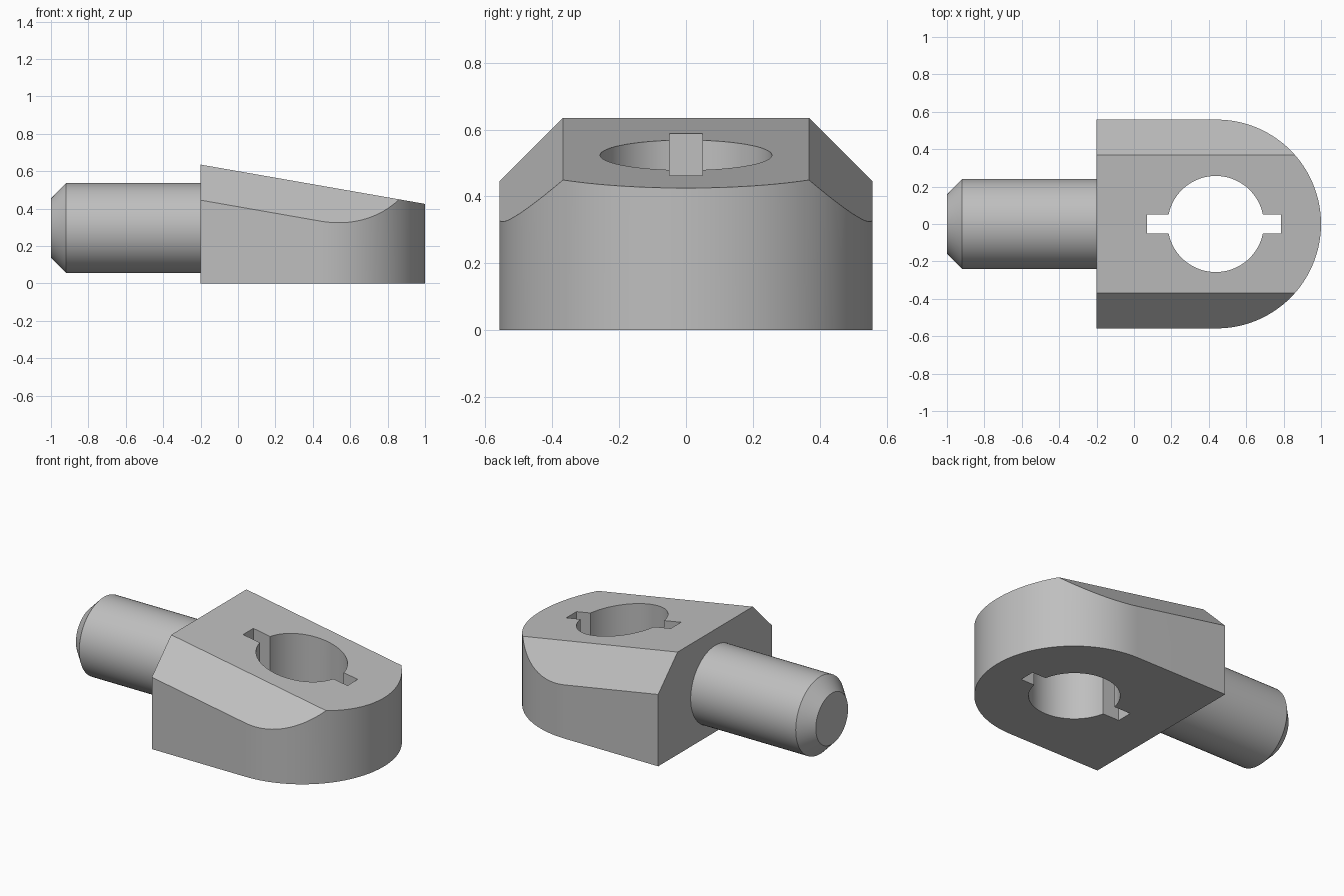
import bpy, bmesh
from math import cos, sin, pi, radians, asin
from mathutils import Vector

cube = bpy.data.objects.get("Cube")
if cube:
    bpy.data.objects.remove(cube, do_unlink=True)

# Single grey metal colour
metal = bpy.data.materials.new("grey_metal")
metal.use_nodes = True
grey = (0.52, 0.52, 0.52, 1)
metal.diffuse_color = grey
metal.node_tree.nodes["Principled BSDF"].inputs["Base Color"].default_value = grey

HALF_W = 0.558            # half width of the head, also its nose radius
BACK, NOSE = -0.2, 1.0    # head extents along x
TOP, SLOPE = 0.635, 0.175 # height at the back and fall of the top face
FLAT = 0.368              # half width of the flat top


def arc(cx, radius, start, end, steps):
    angles = [start + (end - start) * i / steps for i in range(steps + 1)]
    return [(cx + radius * cos(a), radius * sin(a)) for a in angles]


def prism(bm, outline, z0, z1):
    face = bm.faces.new([bm.verts.new((x, y, z0)) for x, y in outline])
    top = bmesh.ops.extrude_face_region(bm, geom=[face])["geom"]
    verts = [g for g in top if isinstance(g, bmesh.types.BMVert)]
    bmesh.ops.translate(bm, verts=verts, vec=(0, 0, z1 - z0))
    bmesh.ops.recalc_face_normals(bm, faces=bm.faces)


def slice_off(bm, point, normal):
    geom = bm.verts[:] + bm.edges[:] + bm.faces[:]
    cut = bmesh.ops.bisect_plane(bm, geom=geom, plane_co=point, plane_no=normal,
                                 clear_outer=True)["geom_cut"]
    rim = [g for g in cut if isinstance(g, bmesh.types.BMEdge)]
    bmesh.ops.edgenet_fill(bm, edges=rim)
    bmesh.ops.recalc_face_normals(bm, faces=bm.faces)


def make_object(name, bm):
    mesh = bpy.data.meshes.new(name)
    bm.to_mesh(mesh)
    bm.free()
    mesh.materials.append(metal)
    obj = bpy.data.objects.new(name, mesh)
    bpy.context.collection.objects.link(obj)
    return obj


def activate(obj):
    bpy.ops.object.select_all(action="DESELECT")
    obj.select_set(True)
    bpy.context.view_layer.objects.active = obj


# Head: round-nosed block with a sloping top and chamfered long edges
bm = bmesh.new()
outline = [(BACK, HALF_W), (BACK, -HALF_W)]
outline += arc(NOSE - HALF_W, HALF_W, -pi / 2, pi / 2, 64)
prism(bm, outline, 0, 1)
slice_off(bm, Vector((BACK, 0, TOP)), Vector((SLOPE, 0, 1)))
for side in (1, -1):
    slice_off(bm, Vector((BACK, side * FLAT, TOP)), Vector((SLOPE, side, 1)))
head = make_object("head", bm)

# Keyed through hole: circle with a slot on both sides
HOLE_X, HOLE_R, KEY = 0.437, 0.257, 0.05
KEY_MIN, KEY_MAX = 0.07, 0.785
a = asin(KEY / HOLE_R)
keyhole = [(KEY_MAX, -KEY), (KEY_MAX, KEY)] + arc(HOLE_X, HOLE_R, a, pi - a, 40)
keyhole += [(KEY_MIN, KEY), (KEY_MIN, -KEY)] + arc(HOLE_X, HOLE_R, pi + a, 2 * pi - a, 40)
bm = bmesh.new()
prism(bm, keyhole, -0.5, 1.5)
cutter = make_object("keyhole_cutter", bm)
cutter.hide_render = True
activate(head)
mod = head.modifiers.new("keyhole", "BOOLEAN")
mod.operation = "DIFFERENCE"
mod.solver = "EXACT"
mod.object = cutter
bpy.ops.object.modifier_apply(modifier=mod.name)
bpy.data.objects.remove(cutter, do_unlink=True)

# Shaft: revolved profile with a chamfered tip
SHAFT_Z = 0.296
profile = [(-1, 0), (-1, 0.158), (-0.92, 0.24), (-0.17, 0.24), (-0.17, 0)]
bm = bmesh.new()
verts = [bm.verts.new((x, 0, SHAFT_Z + r)) for x, r in profile]
edges = [bm.edges.new(pair) for pair in zip(verts, verts[1:])]
bmesh.ops.spin(bm, geom=verts + edges, cent=(0, 0, SHAFT_Z), axis=(1, 0, 0),
               angle=2 * pi, steps=64)
bmesh.ops.remove_doubles(bm, verts=bm.verts, dist=0.0005)
bmesh.ops.recalc_face_normals(bm, faces=bm.faces)
shaft = make_object("shaft", bm)

for obj in (head, shaft):
    activate(obj)
    bpy.ops.object.shade_smooth_by_angle(angle=radians(25))
